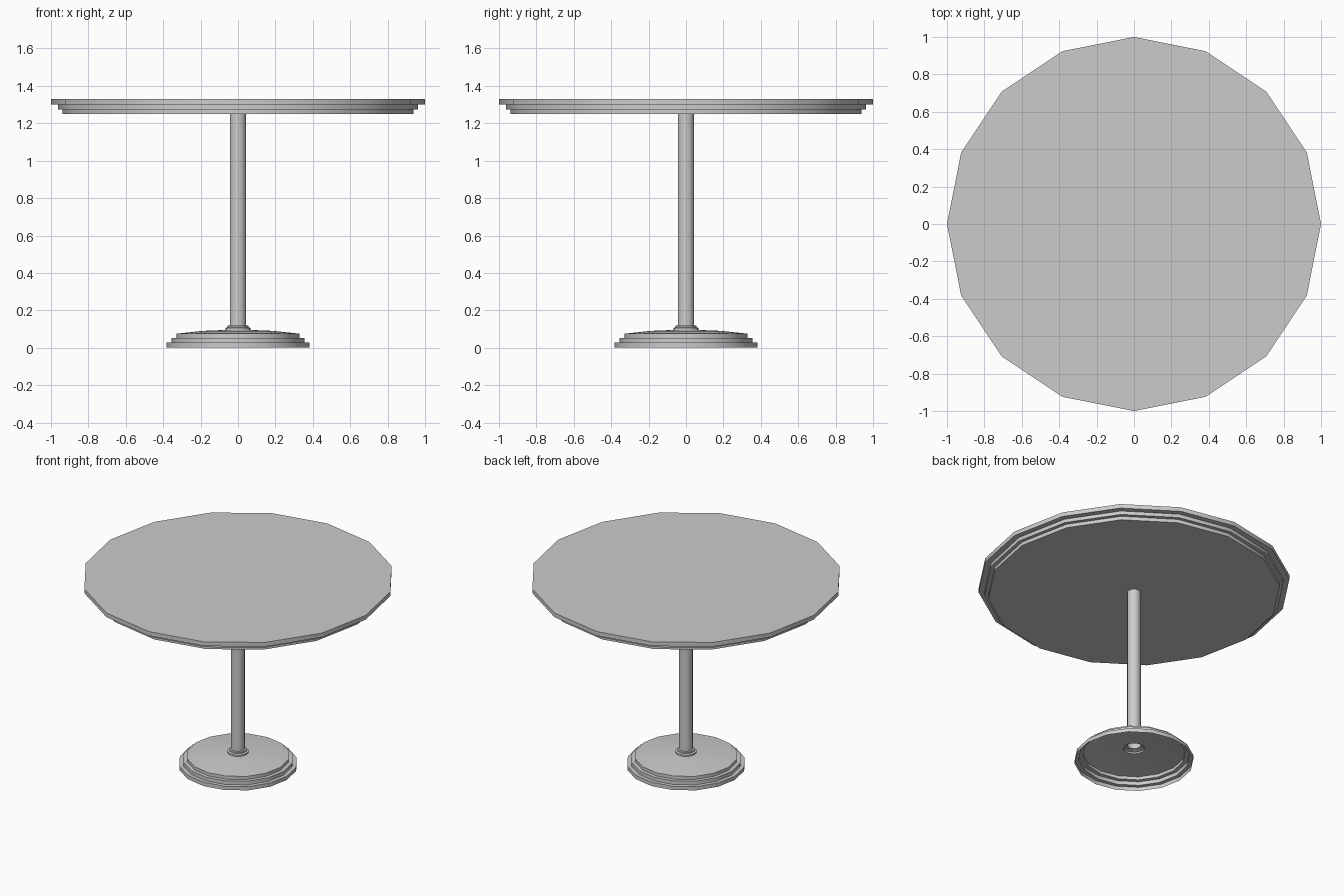
import bpy, bmesh, math

cube = bpy.data.objects.get("Cube")
if cube:
    bpy.data.objects.remove(cube)

SIDES = 16

# Single flat colour
grey = bpy.data.materials.new("light grey")
grey.use_nodes = True
colour = (0.6, 0.6, 0.6, 1)
grey.diffuse_color = colour
grey.node_tree.nodes["Principled BSDF"].inputs["Base Color"].default_value = colour


def lathe(name, profile, cap=False):
    """Spin (radius, height) points, listed from bottom to top, around z."""
    bm = bmesh.new()
    rings = []
    for r, z in profile:
        angles = [math.tau * i / SIDES for i in range(SIDES)]
        rings.append([bm.verts.new((r * math.cos(a), r * math.sin(a), z)) for a in angles])
    for low, high in zip(rings, rings[1:]):
        for i in range(SIDES):
            j = (i + 1) % SIDES
            bm.faces.new((low[i], low[j], high[j], high[i]))
    if cap:
        bm.faces.new(rings[0][::-1])
        bm.faces.new(rings[-1])
    mesh = bpy.data.meshes.new(name)
    bm.to_mesh(mesh)
    bm.free()
    mesh.materials.append(grey)
    obj = bpy.data.objects.new(name, mesh)
    bpy.context.collection.objects.link(obj)
    bpy.ops.object.select_all(action="DESELECT")
    obj.select_set(True)
    bpy.context.view_layer.objects.active = obj
    bpy.ops.object.shade_smooth_by_angle(angle=math.radians(30))
    return obj


def steps(tiers):
    """Turn (radius, bottom, top) tiers into a stepped profile."""
    return [(r, z) for r, low, high in tiers for z in (low, high)]


# Stepped round top, widest at the upper edge
lathe("table_top", steps([(0.937, 1.25, 1.275), (0.962, 1.275, 1.3), (1, 1.3, 1.33)]), cap=True)

# Hollow stepped foot with a shallow dome, open underneath
foot = steps([(0.382, 0, 0.027), (0.356, 0.027, 0.053), (0.33, 0.053, 0.075)])
lathe("foot", foot + [(0.19, 0.09), (0.068, 0.095)])

# Collar joining the foot to the pole
lathe("collar", [(0.068, 0.095), (0.068, 0.106), (0.055, 0.11), (0.055, 0.118), (0.044, 0.12)])

# Open tube pole
lathe("pole", [(0.044, 0.12), (0.044, 1.25)])
